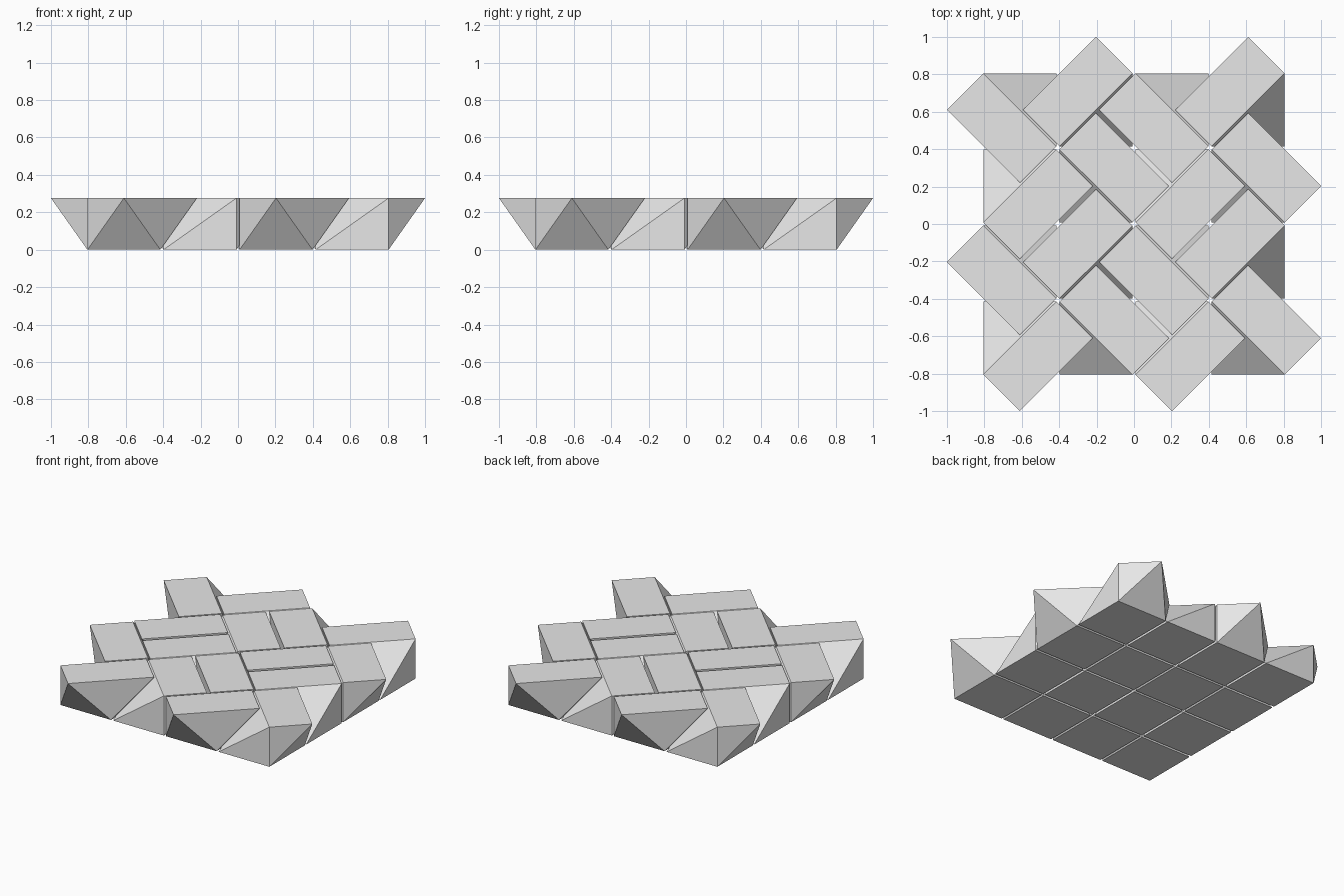
import bpy
import bmesh
from math import radians

cube = bpy.data.objects.get("Cube")
if cube:
    bpy.data.objects.remove(cube, do_unlink=True)

H = 0.195        # half side of the square foot
TOP = 0.276      # block height
PITCH = 0.4067   # grid spacing, leaving a thin joint
COUNT = 4

stone = bpy.data.materials.new("light grey stone")
stone.use_nodes = True
stone.diffuse_color = (0.8, 0.8, 0.8, 1)
stone.node_tree.nodes["Principled BSDF"].inputs["Base Color"].default_value = (0.8, 0.8, 0.8, 1)


def make_block_mesh():
    """Square foot, with a diagonal rectangle on top overhanging one corner."""
    foot = [(-H, -H), (H, -H), (H, H), (-H, H)]
    top = [(-2 * H, 0), (-H, H), (H, -H), (0, -2 * H)]
    bm = bmesh.new()
    for outline, z in ((foot, 0), (top, TOP)):
        for x, y in outline:
            bm.verts.new((x, y, z))
    bmesh.ops.convex_hull(bm, input=bm.verts[:])
    bmesh.ops.dissolve_limit(bm, angle_limit=radians(1),
                             verts=bm.verts[:], edges=bm.edges[:])
    bmesh.ops.recalc_face_normals(bm, faces=bm.faces[:])
    mesh = bpy.data.meshes.new("vault_block")
    bm.to_mesh(mesh)
    bm.free()
    mesh.materials.append(stone)
    return mesh


# Interlocking basket weave: quarter turns repeat every two rows and columns
block = make_block_mesh()
turns = ((90, 180), (0, -90))
for row in range(COUNT):
    for col in range(COUNT):
        ob = bpy.data.objects.new(f"vault_block_{row + 1}_{col + 1}", block)
        mid = (COUNT - 1) / 2
        ob.location = ((col - mid) * PITCH, (row - mid) * PITCH, 0)
        ob.rotation_euler.z = radians(turns[row % 2][col % 2])
        bpy.context.collection.objects.link(ob)
